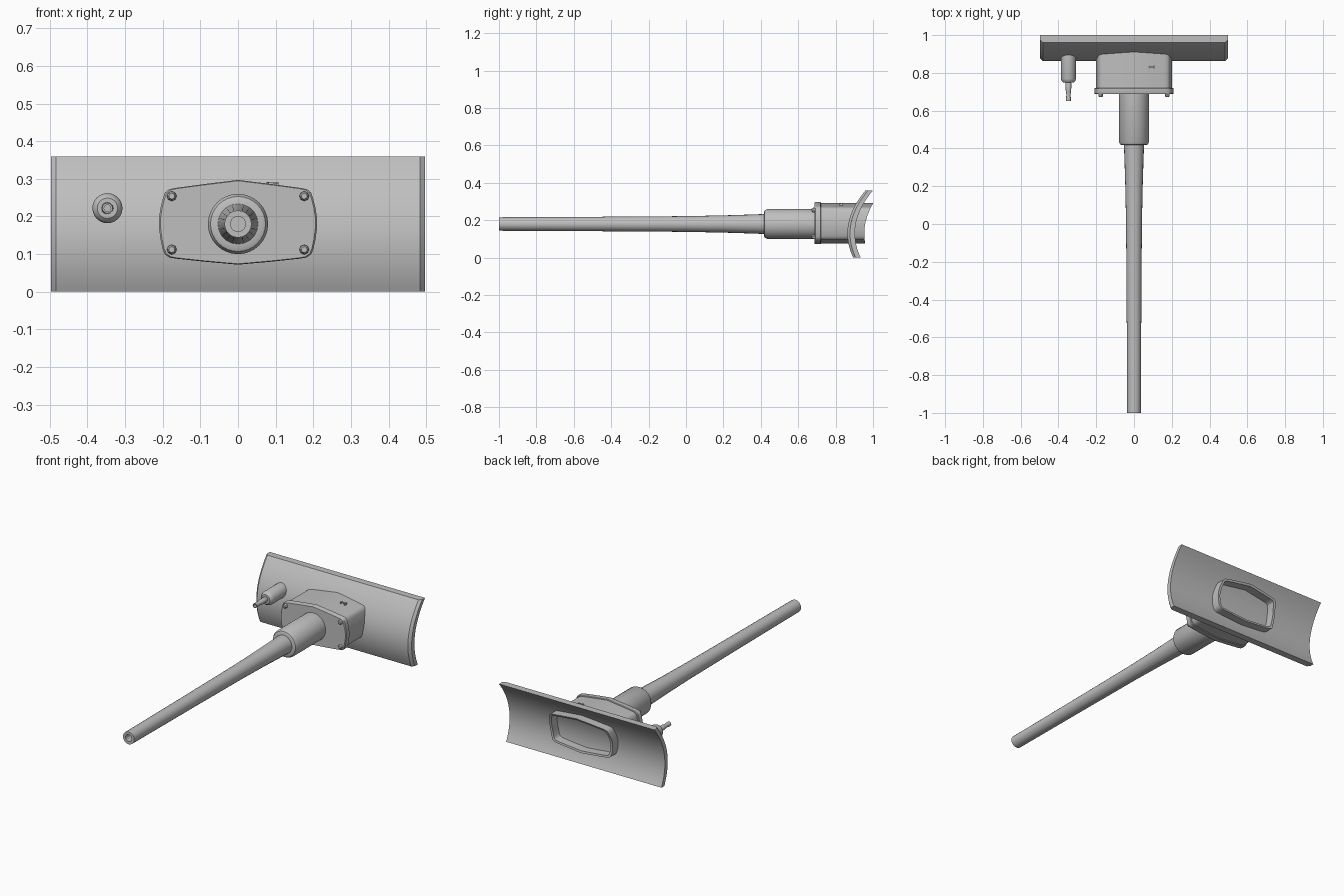
import bpy, bmesh, math

if "Cube" in bpy.data.objects:
    bpy.data.objects.remove(bpy.data.objects["Cube"])

steel = bpy.data.materials.new("grey steel")
steel.diffuse_color = (0.52, 0.52, 0.52, 1)
steel.use_nodes = True
steel.node_tree.nodes["Principled BSDF"].inputs["Base Color"].default_value = steel.diffuse_color

AXIS_Z = 0.18      # height of the barrel axis
THICK = 0.04       # shield thickness


def front_y(z):
    """Front surface of the curved shield at height z."""
    return 0.863 + 1.83 * (z - 0.13) ** 2


def finish(name, bm, angle=32):
    bmesh.ops.remove_doubles(bm, verts=bm.verts, dist=1e-5)
    bmesh.ops.recalc_face_normals(bm, faces=bm.faces)
    me = bpy.data.meshes.new(name)
    bm.to_mesh(me)
    bm.free()
    me.materials.append(steel)
    me.shade_smooth()
    me.set_sharp_from_angle(angle=math.radians(angle))
    ob = bpy.data.objects.new(name, me)
    bpy.context.collection.objects.link(ob)
    return ob


def loft(name, loops, cap=True, closed=False):
    """Skin matching closed loops; cap the ends or join last to first."""
    bm = bmesh.new()
    rows = [[bm.verts.new(p) for p in loop] for loop in loops]
    n = len(rows[0])
    pairs = list(zip(rows, rows[1:])) + ([(rows[-1], rows[0])] if closed else [])
    for a, b in pairs:
        for i in range(n):
            j = (i + 1) % n
            bm.faces.new((a[i], a[j], b[j], b[i]))
    if cap and not closed:
        bm.faces.new(rows[0])
        bm.faces.new(rows[-1])
    return finish(name, bm)


def lathe(name, profile, x, z, sides):
    """Turn (y, radius) points around an axis running along y."""
    loops = []
    for y, r in profile:
        loops.append([(x + r * math.cos(2 * math.pi * i / sides), y,
                       z + r * math.sin(2 * math.pi * i / sides)) for i in range(sides)])
    return loft(name, loops)


# Curved shield with chamfered front side edges
STEPS = 20
heights = [0.36 * i / STEPS for i in range(STEPS + 1)]
loops = []
for x, cut in ((-0.497, 0.014), (-0.483, 0), (0.483, 0), (0.497, 0.014)):
    loops.append([(x, front_y(z) + cut, z) for z in heights]
                 + [(x, front_y(z) + THICK, z) for z in reversed(heights)])
loft("shield", loops)

# Six-sided outline with rounded corners, mirrored left to right
half = [(0, 0.297), (0.09, 0.286), (0.165, 0.276), (0.184, 0.272), (0.194, 0.264),
        (0.199, 0.25), (0.206, 0.222), (0.21, 0.195), (0.21, 0.17), (0.206, 0.14),
        (0.2, 0.112), (0.194, 0.099), (0.182, 0.091), (0.165, 0.088), (0.09, 0.08), (0, 0.072)]
outline = half + [(-x, z) for x, z in reversed(half[1:-1])]


def scaled(s, t=None):
    return [(x * s, 0.1845 + (z - 0.1845) * (t or s)) for x, z in outline]


box = scaled(0.955)

# Front plate with a slightly bevelled edge
loft("front_plate", [[(x, y, z) for x, z in scaled(s)]
                     for y, s in ((0.687, 0.98), (0.692, 1), (0.718, 1), (0.721, 0.98))])

# Housing running back into the shield
loft("housing", [[(x, 0.715, z) for x, z in box],
                 [(x, front_y(z) + 0.015, z) for x, z in box]])

# Raised rim on the back of the shield
inner = scaled(0.89, 0.85)
loft("rear_rim", [
    [(x, front_y(z) + THICK - 0.01, z) for x, z in box],
    [(x, front_y(z) + THICK + 0.05, z) for x, z in box],
    [(x, front_y(z) + THICK + 0.05, z) for x, z in inner],
    [(x, front_y(z) + THICK - 0.01, z) for x, z in inner]], closed=True)

# Four corner bolts
for sx in (-1, 1):
    for z in (0.112, 0.254):
        lathe("bolt", [(0.695, 0.013), (0.68, 0.013), (0.672, 0.008)], sx * 0.176, z, 8)

# Collar around the barrel root
lathe("collar", [(0.7, 0.08), (0.434, 0.08), (0.421, 0.073), (0.417, 0.064),
                 (0.417, 0.045)], 0, AXIS_Z, 32)

# Tapered barrel with a hollow muzzle
lathe("barrel", [(0.43, 0.054), (0.36, 0.051), (0.2, 0.046), (0.0, 0.042), (-0.4, 0.039),
                 (-1, 0.036), (-1, 0.02), (-0.9, 0.02)], 0, AXIS_Z, 20)

# Small secondary gun: sleeve and short barrel
lathe("small_sleeve", [(0.9, 0.04), (0.768, 0.04), (0.755, 0.035), (0.748, 0.027),
                       (0.748, 0.008)], -0.347, 0.222, 24)
lathe("small_barrel", [(0.76, 0.011), (0.742, 0.016), (0.7, 0.014), (0.685, 0.011),
                       (0.65, 0.014), (0.65, 0.009), (0.67, 0.009)], -0.347, 0.222, 12)

# Tiny grab handle on the housing roof
for name, x0, x1, y0, y1, z0, z1 in (
        ("handle_bar", 0.076, 0.108, 0.828, 0.834, 0.286, 0.291),
        ("handle_foot", 0.076, 0.082, 0.822, 0.84, 0.272, 0.29),
        ("handle_foot", 0.102, 0.108, 0.822, 0.84, 0.268, 0.289)):
    loft(name, [[(x, y0, z0), (x, y1, z0), (x, y1, z1), (x, y0, z1)] for x in (x0, x1)])
